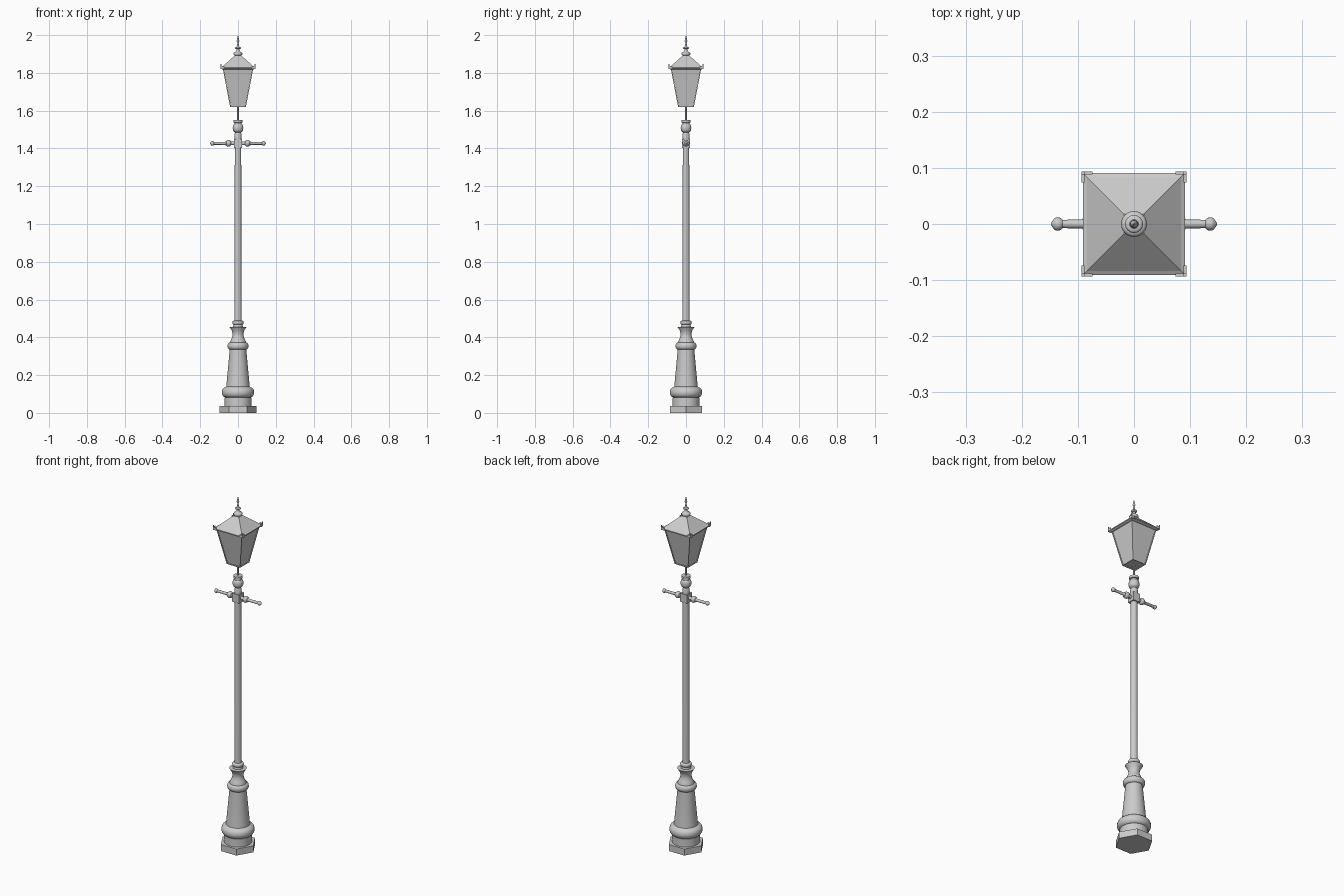
import bpy, bmesh, math
from mathutils import Matrix, Vector

if "Cube" in bpy.data.objects:
    bpy.data.objects.remove(bpy.data.objects["Cube"])


def finish(name, bm, smooth=True):
    bmesh.ops.recalc_face_normals(bm, faces=bm.faces)
    me = bpy.data.meshes.new(name)
    bm.to_mesh(me)
    bm.free()
    ob = bpy.data.objects.new(name, me)
    bpy.context.collection.objects.link(ob)
    if smooth:
        bpy.ops.object.select_all(action='DESELECT')
        ob.select_set(True)
        bpy.context.view_layer.objects.active = ob
        bpy.ops.object.shade_smooth_by_angle(angle=math.radians(35))
    return ob


def loft(bm, rings):
    rows = [[bm.verts.new(p) for p in r] for r in rings]
    n = len(rows[0])
    for a, b in zip(rows, rows[1:]):
        for i in range(n):
            bm.faces.new((a[i], a[(i + 1) % n], b[(i + 1) % n], b[i]))
    bm.faces.new(rows[0][::-1])
    bm.faces.new(rows[-1])


def lathe(name, profile, sides=32, smooth=True, matrix=None):
    bm = bmesh.new()
    loft(bm, [[(r * math.cos(2 * math.pi * i / sides),
                r * math.sin(2 * math.pi * i / sides), z)
               for i in range(sides)] for r, z in profile])
    if matrix:
        bm.transform(matrix)
    return finish(name, bm, smooth)


def bead(r, bulge, z0, z1, steps=8):
    """Half-round moulding between two heights."""
    return [(r + bulge * math.sin(math.pi * i / steps),
             (z0 + z1) / 2 - (z1 - z0) / 2 * math.cos(math.pi * i / steps))
            for i in range(steps + 1)]


def square(h, z):
    return [(-h, -h, z), (h, -h, z), (h, h, z), (-h, h, z)]


def box(bm, centre, size):
    bmesh.ops.create_cube(bm, size=1, matrix=Matrix.Translation(centre) @
                          Matrix.Diagonal((*size, 1)))


# Hexagonal plinth
lathe("plinth", [(0.097, 0), (0.097, 0.037)], 6, False)

# Turned pedestal with mouldings and flared cup
lathe("pedestal", [(0.072, 0.037), (0.072, 0.082)]
      + bead(0.066, 0.02, 0.082, 0.135)
      + [(0.062, 0.139), (0.044, 0.334)]
      + bead(0.044, 0.012, 0.336, 0.372)
      + [(0.044, 0.375), (0.035, 0.39), (0.029, 0.408), (0.029, 0.422),
         (0.034, 0.438), (0.045, 0.455), (0.026, 0.456), (0.024, 0.468)])
lathe("pole_collar", [(0.024, 0.46)] + bead(0.024, 0.006, 0.468, 0.488) + [(0.018, 0.489)])

# Pole with turned head
lathe("pole", [(0.019, 0.45), (0.017, 1.41)])
lathe("pole_head", [(0.019, 1.44), (0.019, 1.475), (0.016, 1.484)]
      + bead(0.019, 0.009, 1.488, 1.528)
      + [(0.018, 1.531), (0.018, 1.535), (0.024, 1.537), (0.024, 1.551)])

# Ladder rest: square block and two turned arms
bm = bmesh.new()
box(bm, (0, 0, 1.427), (0.044, 0.044, 0.048))
finish("crossbar_block", bm, False)
arm = ([(0.01, 0.02), (0.01, 0.036)] + bead(0.01, 0.008, 0.038, 0.062)
       + [(0.011, 0.064), (0.008, 0.07), (0.0075, 0.127), (0.011, 0.131),
          (0.012, 0.138), (0.010, 0.142), (0.002, 0.148)])
for side, label in ((1, "right"), (-1, "left")):
    lathe("crossbar_" + label, arm, 16, True,
          Matrix.Translation((0, 0, 1.427)) @ Matrix.Rotation(side * math.pi / 2, 4, 'Y'))

# Lantern stem
lathe("lantern_stem", [(0.004, 1.545), (0.004, 1.63)], 12)

# Lantern body: tapered frame with recessed panes
bm = bmesh.new()
loft(bm, [square(0.042, 1.62), square(0.081, 1.825)])
bm.normal_update()
panes = [f for f in bm.faces if f.normal.z < 0.5]
bmesh.ops.inset_individual(bm, faces=panes, thickness=0.006, depth=0)
bmesh.ops.inset_individual(bm, faces=panes, thickness=0.0005, depth=-0.004)
finish("lantern_body", bm, False)

# Hipped roof with a rim
bm = bmesh.new()
loft(bm, [square(0.083, 1.818), square(0.091, 1.822), square(0.091, 1.828),
          square(0.084, 1.832), square(0.018, 1.891)])
finish("lantern_roof", bm, False)

# Small angled brackets on the roof corners
bm = bmesh.new()
for sx in (-1, 1):
    for sy in (-1, 1):
        box(bm, (sx * 0.0835, sy * 0.091, 1.829), (0.019, 0.005, 0.016))
        box(bm, (sx * 0.091, sy * 0.0835, 1.829), (0.005, 0.019, 0.016))
        box(bm, (sx * 0.091, sy * 0.091, 1.837), (0.005, 0.005, 0.018))
finish("roof_corners", bm, False)

# Finial
lathe("finial", [(0.02, 1.88), (0.02, 1.89)] + bead(0.016, 0.007, 1.892, 1.91)
      + [(0.013, 1.912), (0.008, 1.92), (0.007, 1.926)]
      + bead(0.008, 0.008, 1.927, 1.937)
      + [(0.006, 1.94), (0.004, 1.953), (0.003, 1.96), (0.007, 1.968),
         (0.006, 1.975), (0.003, 1.988), (0.0005, 2.0)], 24)
